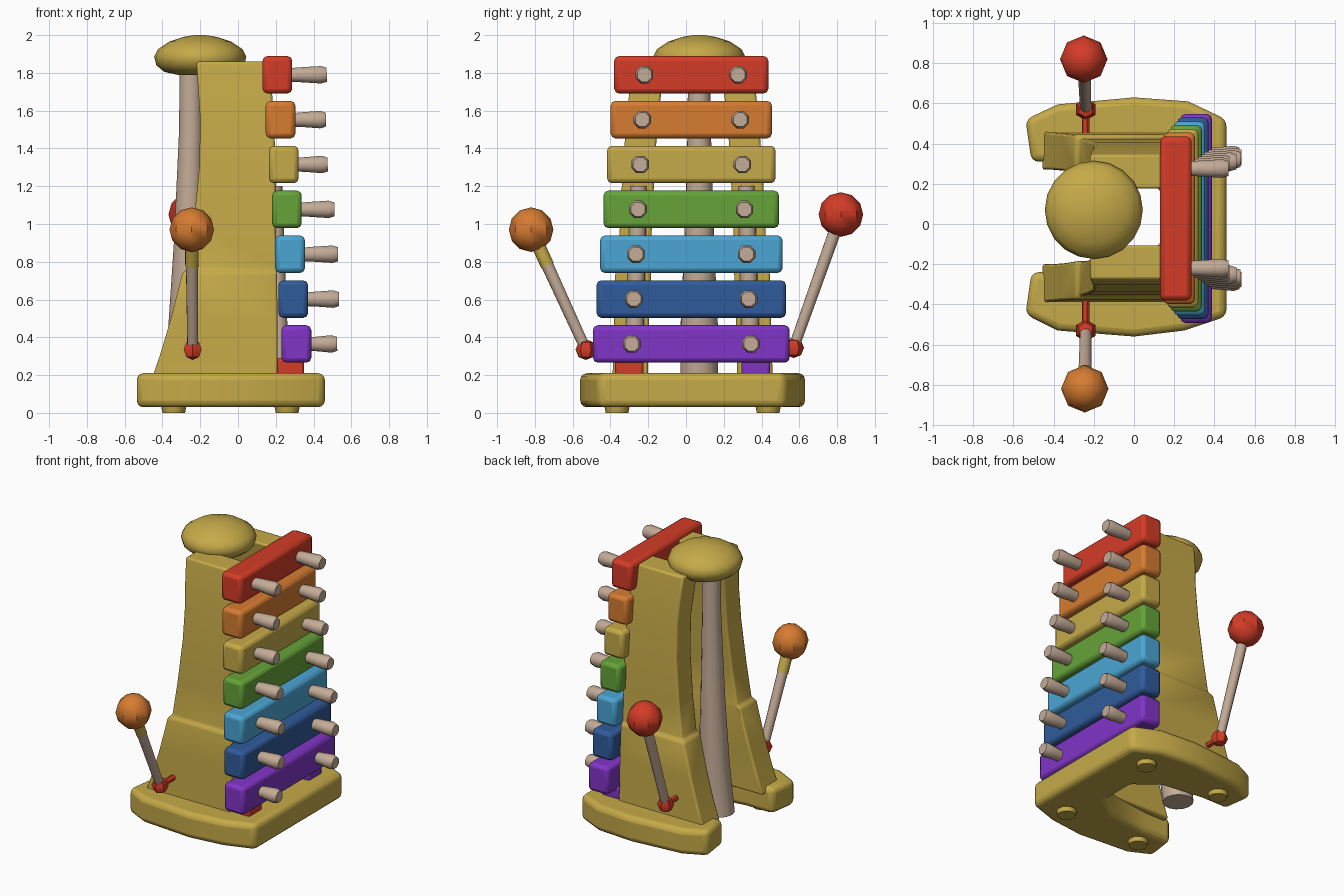
import bpy, bmesh, math
from mathutils import Vector

if "Cube" in bpy.data.objects:
    bpy.data.objects.remove(bpy.data.objects["Cube"])

CY = 0.035  # centre line of the toy along y


def material(name, rgb):
    m = bpy.data.materials.new(name)
    m.diffuse_color = (*rgb, 1)
    m.use_nodes = True
    m.node_tree.nodes["Principled BSDF"].inputs["Base Color"].default_value = m.diffuse_color
    return m


YELLOW = material("mustard_yellow", (0.56, 0.40, 0.065))
RED = material("red", (0.66, 0.045, 0.02))
ORANGE = material("orange", (0.68, 0.20, 0.03))
GREEN = material("green", (0.13, 0.37, 0.04))
SKY = material("light_blue", (0.07, 0.38, 0.66))
BLUE = material("dark_blue", (0.03, 0.105, 0.33))
PURPLE = material("purple", (0.22, 0.035, 0.57))
WOOD = material("pale_wood", (0.55, 0.41, 0.31))


def finish(name, bm, mat, bevel=0, segments=2, angle=50):
    bmesh.ops.recalc_face_normals(bm, faces=bm.faces)
    me = bpy.data.meshes.new(name)
    bm.to_mesh(me)
    bm.free()
    ob = bpy.data.objects.new(name, me)
    bpy.context.collection.objects.link(ob)
    me.materials.append(mat)
    if bevel:
        mod = ob.modifiers.new("soft_edges", 'BEVEL')
        mod.width, mod.segments = bevel, segments
        mod.limit_method, mod.angle_limit = 'ANGLE', math.radians(35)
    bpy.ops.object.select_all(action='DESELECT')
    ob.select_set(True)
    bpy.context.view_layer.objects.active = ob
    bpy.ops.object.shade_smooth_by_angle(angle=math.radians(angle))
    return ob


def loft(name, rings, mat, **kw):
    """Join matching rings of points and cap both ends."""
    bm = bmesh.new()
    vs = [[bm.verts.new(p) for p in r] for r in rings]
    n = len(rings[0])
    for a, b in zip(vs, vs[1:]):
        for i in range(n):
            bm.faces.new((a[i], a[(i + 1) % n], b[(i + 1) % n], b[i]))
    bm.faces.new(vs[0])
    bm.faces.new(vs[-1])
    return finish(name, bm, mat, **kw)


def box(name, x, y, z, mat, bevel):
    rings = [[(x[0], y[0], h), (x[1], y[0], h), (x[1], y[1], h), (x[0], y[1], h)] for h in z]
    return loft(name, rings, mat, bevel=bevel)


def rod(name, stations, mat, sides=10, **kw):
    """Round rod through (point, radius) stations."""
    axis = (Vector(stations[-1][0]) - Vector(stations[0][0])).normalized()
    u = axis.orthogonal().normalized()
    v = axis.cross(u)
    rings = [[Vector(p) + r * (u * math.cos(t) + v * math.sin(t))
              for t in (2 * math.pi * (i + 0.5) / sides for i in range(sides))]
             for p, r in stations]
    return loft(name, rings, mat, **kw)


def ball(name, centre, r, mat, seg=8, rows=6):
    bm = bmesh.new()
    bmesh.ops.create_uvsphere(bm, u_segments=seg, v_segments=rows, radius=r)
    bmesh.ops.translate(bm, verts=bm.verts, vec=centre)
    return finish(name, bm, mat, angle=40)


# U-shaped base, open at the back of the bars
outline = [(-0.54, 0.52), (-0.38, 0.595), (0.0, 0.63), (0.27, 0.61), (0.46, 0.52),
           (0.46, -0.46), (0.25, -0.53), (0.0, -0.56), (-0.38, -0.53), (-0.54, -0.45),
           (-0.51, -0.24), (-0.3, -0.24), (0.0, -0.2), (0.15, -0.08),
           (0.15, 0.15), (0.0, 0.27), (-0.3, 0.31), (-0.51, 0.31)]
loft("base", [[(x, y, z) for x, y in outline] for z in (0.03, 0.21)], YELLOW,
     bevel=0.035, segments=3)

# Round feet
for x in (-0.34, 0.26):
    for s in (-1, 1):
        y = CY + s * 0.4
        rod("foot", [((x, y, 0), 0.06), ((x, y, 0.05), 0.07)], YELLOW, sides=12)

# Side towers, leaning towards each other, with a ledge above the thicker foot
# (height, back x, front x, inner offset, outer offset)
sections = [(0.17, -0.46, 0.21, 0.235, 0.425), (0.3, -0.415, 0.21, 0.235, 0.42),
            (0.5, -0.355, 0.21, 0.23, 0.415), (0.74, -0.295, 0.205, 0.22, 0.41),
            (0.76, -0.27, 0.205, 0.225, 0.392), (1.0, -0.235, 0.2, 0.215, 0.385),
            (1.3, -0.205, 0.2, 0.2, 0.37), (1.55, -0.2, 0.19, 0.185, 0.35),
            (1.7, -0.21, 0.18, 0.165, 0.335), (1.86, -0.22, 0.15, 0.14, 0.31)]
for s in (-1, 1):
    loft("side_tower", [[(a, CY + s * i, z), (b, CY + s * i, z),
                         (b, CY + s * o, z), (a, CY + s * o, z)]
                        for z, a, b, i, o in sections], YELLOW, bevel=0.012)
    # Wooden rail behind the lower bars
    rod("bar_rail", [((0.22, CY + s * 0.31, 0.25), 0.05),
                     ((0.19, CY + s * 0.285, 1.2), 0.045)], WOOD)
    # Coloured stop under the lowest bar
    yc = CY + s * 0.335
    box("bar_stop", (0.2, 0.35), (yc - 0.075, yc + 0.075), (0.19, 0.29),
        RED if s < 0 else PURPLE, 0.015)

# Centre pole
rod("centre_pole", [((-0.31, 0.07, 0.12), 0.1), ((-0.27, 0.07, 0.45), 0.1),
                    ((-0.26, 0.07, 0.9), 0.08), ((-0.25, 0.07, 1.5), 0.062),
                    ((-0.25, 0.07, 1.88), 0.06)], WOOD, sides=14)

# Mushroom-shaped cap
rod("cap", [((-0.2, 0.07, z), r) for z, r in
            ((1.79, 0.12), (1.805, 0.19), (1.84, 0.232), (1.885, 0.244),
             (1.925, 0.225), (1.965, 0.165), (1.99, 0.09), (2.0, 0.03))],
    YELLOW, sides=20, angle=60)

# Seven bars, longer and further out towards the bottom, with two pegs each
colours = [("red", RED), ("orange", ORANGE), ("yellow", YELLOW), ("green", GREEN),
           ("light_blue", SKY), ("dark_blue", BLUE), ("purple", PURPLE)]
tips = [0.47, 0.465, 0.475, 0.51, 0.53, 0.535, 0.525]
for k, (name, mat) in enumerate(colours):
    z = 1.79 - 0.2375 * k
    x = 0.13 + 0.0168 * k
    half = 0.408 + 0.0187 * k
    yc = 0.028
    box(name + "_bar", (x, x + 0.157), (yc - half, yc + half),
        (z - 0.099, z + 0.099), mat, 0.025)
    for s in (-1, 1):
        y = yc + s * (0.248 + 0.0112 * k)
        rod(name + "_bar_peg", [((x + 0.1, y, z - 0.003), 0.036), ((x + 0.19, y, z), 0.042),
                                ((tips[k] - 0.03, y, z), 0.05), ((tips[k], y, z), 0.04)],
            WOOD, sides=8)

# Two mallets leaning outward from the base
for name, head, tip, mat, s in (("red", (-0.25, 0.82, 1.05), (-0.24, 0.57, 0.345), RED, 1),
                                ("orange", (-0.245, -0.82, 0.97), (-0.24, -0.53, 0.335), ORANGE, -1)):
    h, t = Vector(head), Vector(tip)
    ball(name + "_mallet_head", h, 0.118, mat)
    rod(name + "_mallet_stick", [(t, 0.03), (h, 0.036)], WOOD, sides=8)
    ball(name + "_mallet_tip", t, 0.055, RED, 6, 4)
    if s < 0:
        rod("mallet_collar", [(h.lerp(t, 0.15), 0.038), (h.lerp(t, 0.3), 0.038)], YELLOW, sides=8)
    # Peg holding the mallet to the tower
    rod("mallet_holder", [(t, 0.02), ((tip[0], CY + s * 0.4, tip[2]), 0.02)], RED, sides=6)
